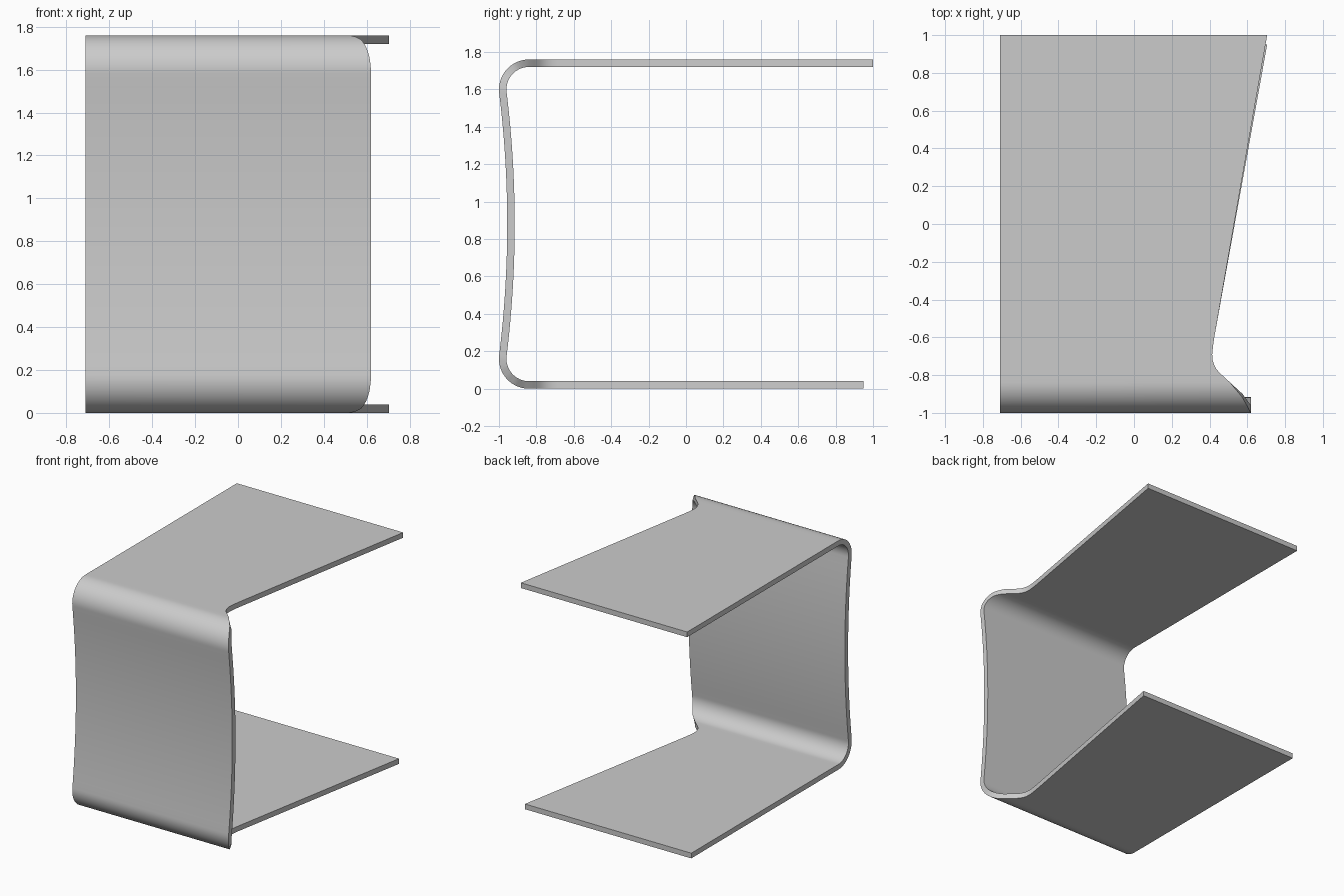
import bpy, bmesh
from math import sin, cos, radians, hypot

if "Cube" in bpy.data.objects:
    bpy.data.objects.remove(bpy.data.objects["Cube"])

H, T, R, LEFT = 1.76, 0.04, 0.16, -0.71
CY, CZ = -0.84, H - R          # centre of the bend


def lerp_table(table, v):
    for (a, xa), (b, xb) in zip(table, table[1:]):
        if v <= b:
            return xa + (xb - xa) * (v - a) / (b - a)
    return table[-1][1]


def half(back_y):
    """Upper half: (y, z, right edge x, outward normal y, z) from back edge to mid height."""
    # flat panel with a waisted right edge
    edge = [(back_y, .705), (-.6, .425), (-.65, .418), (-.69, .414), (-.72, .416),
            (-.745, .424), (-.765, .434), (-.785, .45), (-.81, .477)]
    pts = [(y, H, x, 0, 1) for y, x in edge]
    # rounded bend, flaring out to full width
    flare = [(0, .51), (10, .532), (20, .555), (30, .575), (50, .599),
             (70, .614), (90, .62), (100, .62)]
    for i in range(17):
        d = 97 * i / 16
        s, c = sin(radians(d)), cos(radians(d))
        pts.append((CY - R * s, CZ + R * c, lerp_table(flare, d), -s, c))
    # upright panel bowed inward
    y0, z0 = pts[-1][:2]
    bow, span = 0.043, z0 - H / 2
    for i in range(1, 13):
        u = 1 - i / 12
        slope = 2 * bow * u / span
        n = hypot(1, slope)
        pts.append((y0 + bow * (1 - u * u), H / 2 + span * u, .62, -1 / n, -slope / n))
    return pts


# full strip: upper half, then the lower half mirrored with a shorter end
strip = half(1.0)
strip += [(y, H - z, x, ny, -nz) for y, z, x, ny, nz in reversed(half(0.95)[:-1])]

bm = bmesh.new()
rings = []
for y, z, x, ny, nz in strip:
    iy, iz = y - T * ny, z - T * nz
    rings.append([bm.verts.new(p) for p in
                  ((LEFT, y, z), (x, y, z), (x, iy, iz), (LEFT, iy, iz))])
for a, b in zip(rings, rings[1:]):
    for k in range(4):
        j = (k + 1) % 4
        bm.faces.new((a[k], a[j], b[j], b[k]))
bm.faces.new(rings[0])
bm.faces.new(rings[-1])
bmesh.ops.recalc_face_normals(bm, faces=bm.faces)

mesh = bpy.data.meshes.new("bent_sheet_table")
bm.to_mesh(mesh)
bm.free()
table = bpy.data.objects.new("bent_sheet_table", mesh)
bpy.context.collection.objects.link(table)
bpy.context.view_layer.objects.active = table
table.select_set(True)
bpy.ops.object.shade_smooth_by_angle(angle=radians(30))
